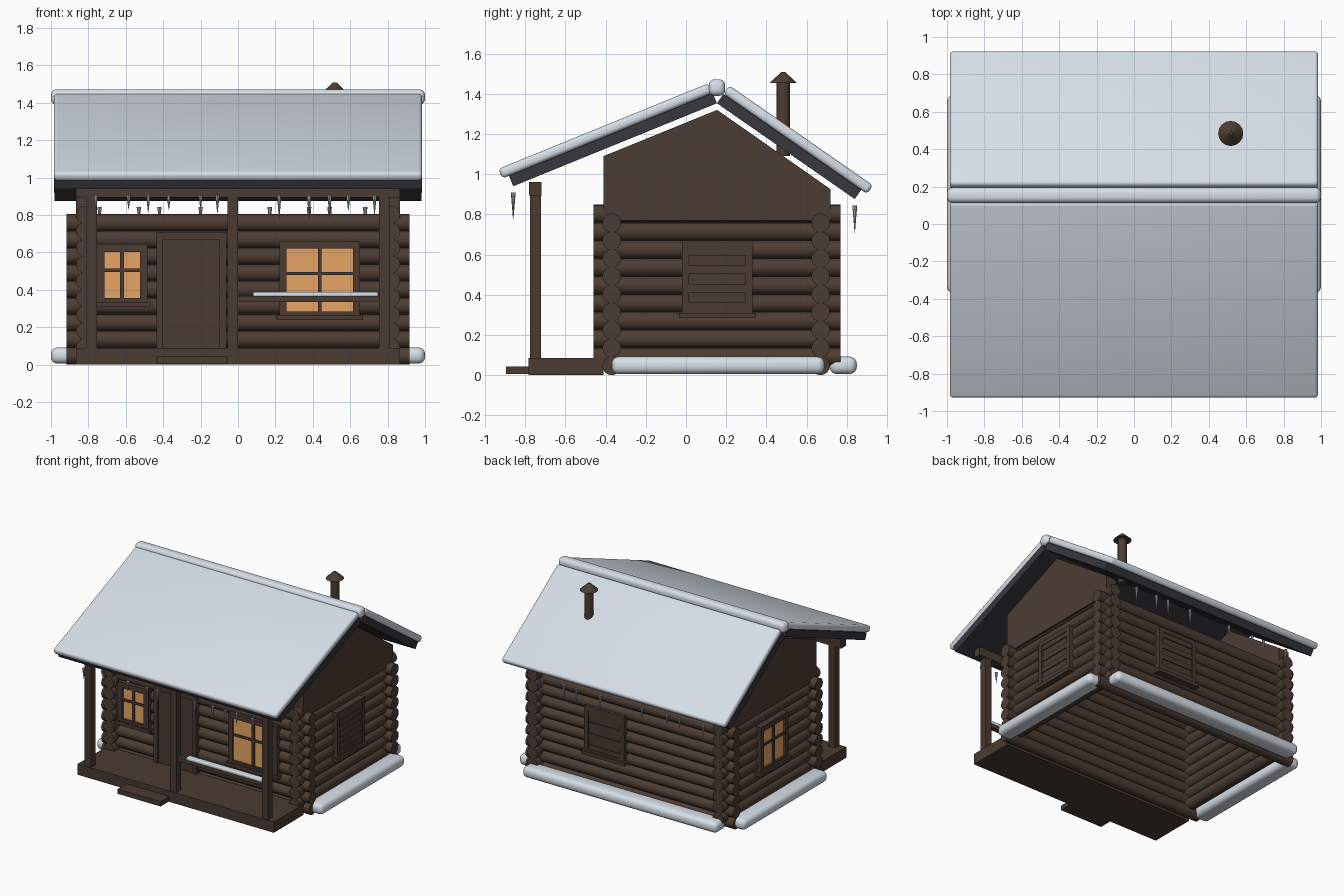
import bpy, bmesh, random
from mathutils import Matrix, Vector

random.seed(4)
if "Cube" in bpy.data.objects:
    bpy.data.objects.remove(bpy.data.objects["Cube"])


def material(name, color):
    m = bpy.data.materials.new(name)
    m.use_nodes = True
    m.diffuse_color = (*color, 1)
    m.node_tree.nodes["Principled BSDF"].inputs["Base Color"].default_value = (*color, 1)
    return m


WOOD = material("log brown", (0.072, 0.046, 0.033))
TRIM = material("trim brown", (0.068, 0.043, 0.032))
ROOF = material("roof charcoal", (0.038, 0.038, 0.048))
SNOW = material("snow white", (0.75, 0.82, 0.89))
GLASS = material("warm window", (0.87, 0.41, 0.14))
ICE = material("ice grey", (0.42, 0.47, 0.52))
smooth_parts = []


def finish(name, mat, bm, smooth=False):
    bmesh.ops.recalc_face_normals(bm, faces=bm.faces)
    mesh = bpy.data.meshes.new(name)
    bm.to_mesh(mesh)
    bm.free()
    mesh.materials.append(mat)
    obj = bpy.data.objects.new(name, mesh)
    bpy.context.collection.objects.link(obj)
    if smooth:
        smooth_parts.append(obj)
    return obj


def prism(name, mat, profile, x0, x1, bevel=0):
    """Extrude a (y, z) outline along x, with optional rounded edges."""
    bm = bmesh.new()
    face = bm.faces.new([bm.verts.new((x0, y, z)) for y, z in profile])
    ext = bmesh.ops.extrude_face_region(bm, geom=[face])["geom"]
    moved = [v for v in ext if isinstance(v, bmesh.types.BMVert)]
    bmesh.ops.translate(bm, vec=(x1 - x0, 0, 0), verts=moved)
    bmesh.ops.recalc_face_normals(bm, faces=bm.faces)
    if bevel:
        bmesh.ops.bevel(bm, geom=bm.edges[:], offset=bevel, segments=4,
                        profile=0.5, affect='EDGES')
    return finish(name, mat, bm, bevel > 0)


def box(name, mat, x, y, z, bevel=0):
    outline = [(y[0], z[0]), (y[1], z[0]), (y[1], z[1]), (y[0], z[1])]
    return prism(name, mat, outline, x[0], x[1], bevel)


def rod(name, mat, a, b, r1, r2, sides=16):
    """Cylinder or cone from point a to point b."""
    a, b = Vector(a), Vector(b)
    turn = (b - a).to_track_quat('Z', 'Y').to_matrix().to_4x4()
    bm = bmesh.new()
    bmesh.ops.create_cone(bm, cap_ends=True, segments=sides, radius1=r1, radius2=r2,
                          depth=(b - a).length,
                          matrix=Matrix.Translation((a + b) / 2) @ turn)
    return finish(name, mat, bm, True)


# Log walls: side logs sit half a step above front and back logs
STEP, R = 0.089, 0.0465
WX, FRONT, BACK = 0.82, -0.37, 0.67
for i in range(9):
    z = 0.046 + STEP * i
    for label, y in (("front", FRONT), ("back", BACK)):
        rod(label + "_log", WOOD, (-0.917, y, z), (0.917, y, z), R, R)
    for label, x in (("right", -WX), ("left", WX)):
        rod(label + "_log", WOOD, (x, -0.46, z + STEP / 2), (x, 0.768, z + STEP / 2), R, R)

# Gables
gable = [(-0.41, 0.77), (-0.41, 1.09), (0.155, 1.32), (0.72, 0.925), (0.72, 0.77)]
for label, s in (("right", -1), ("left", 1)):
    prism(label + "_gable", WOOD, gable, s * 0.775, s * 0.866)

# Roof boards and snow blankets
RIDGE = Vector((0.154, 1.353))


def roof_layer(name, mat, eave, low, high, overhang, half, bevel=0):
    eave = Vector(eave)
    down = (eave - RIDGE).normalized()
    up = Vector((-down.y, down.x)) if down.x > 0 else Vector((down.y, -down.x))
    end = eave + down * overhang
    prism(name, mat, [RIDGE + up * low, end + up * low, end + up * high, RIDGE + up * high],
          -half, half, bevel)


for label, eave in (("front", (-0.86, 0.94)), ("back", (0.84, 0.876))):
    roof_layer(label + "_roof", ROOF, eave, 0, 0.056, 0, 0.98)
    roof_layer(label + "_roof_snow", SNOW, eave, 0.056, 0.108, 0.036, 0.985, 0.02)
box("ridge_snow", SNOW, (-1, 1), (0.113, 0.195), (1.39, 1.472), 0.03)

# Stove pipe
rod("chimney_pipe", WOOD, (0.517, 0.484, 1.09), (0.517, 0.484, 1.46), 0.034, 0.034)
rod("chimney_cap", WOOD, (0.517, 0.484, 1.455), (0.517, 0.484, 1.508), 0.067, 0.01)

# Porch
box("porch_deck", TRIM, (-0.866, 0.866), (-0.785, -0.41), (0, 0.086))
box("porch_step", TRIM, (-0.437, -0.057), (-0.895, -0.78), (0.005, 0.043))
for x in (-0.782, -0.027, 0.782):
    box("porch_post", TRIM, (x - 0.028, x + 0.028), (-0.777, -0.721), (0.08, 0.9))
box("porch_beam", TRIM, (-0.866, 0.866), (-0.781, -0.719), (0.895, 0.962))
box("porch_rail", TRIM, (0.0, 0.755), (-0.767, -0.731), (0.335, 0.366))
box("rail_snow", SNOW, (0.08, 0.75), (-0.773, -0.725), (0.364, 0.388), 0.008)


# Openings: u runs along the wall, n is the distance out from the log faces
def wall_box(wall, name, mat, u, z, n):
    if wall in ("front", "back"):
        y = [-0.417 - k for k in n] if wall == "front" else [0.717 + k for k in n]
        box(name, mat, u, sorted(y), z)
    else:
        s = 1 if wall == "left" else -1
        box(name, mat, sorted(s * (0.867 + k) for k in n), u, z)


def opening(wall, u, z, rim, shutter=False, cross=None):
    label = wall + ("_shutter" if shutter else "_window")
    depth = (-0.04, 0.025)
    inner = (u[0] + rim, u[1] - rim)
    for side in ((u[0], inner[0]), (inner[1], u[1])):
        wall_box(wall, label + "_jamb", TRIM, side, z, depth)
    wall_box(wall, label + "_head", TRIM, inner, (z[1] - rim, z[1]), depth)
    wall_box(wall, label + "_foot", TRIM, inner, (z[0], z[0] + rim / 2), depth)
    wall_box(wall, label + "_sill", TRIM, (u[0] - 0.016, u[1] + 0.016),
             (z[0] - 0.027, z[0]), (-0.04, 0.04))
    if shutter:
        wall_box(wall, label + "_panel", TRIM, inner, z, (-0.03, 0.012))
        gap = (z[1] - z[0]) * 0.255
        for k in range(4):
            base = z[0] + 0.01 + gap * k
            wall_box(wall, label + "_slat", TRIM, inner, (base, base + 0.042), (0, 0.02))
        return
    mid = sum(u) / 2
    cross = cross or sum(z) / 2
    wall_box(wall, label + "_pane", GLASS, inner, (z[0] + 0.01, z[1] - 0.01), (0.001, 0.008))
    wall_box(wall, label + "_mullion", TRIM, (mid - 0.01, mid + 0.01), z, (0, 0.02))
    wall_box(wall, label + "_crossbar", TRIM, inner, (cross - 0.009, cross + 0.009), (0, 0.018))


opening("front", (-0.757, -0.483), (0.335, 0.645), 0.042, cross=0.505)
opening("front", (0.222, 0.652), (0.265, 0.658), 0.038, cross=0.487)
opening("left", (-0.02, 0.33), (0.31, 0.67), 0.035, shutter=True)
opening("back", (0.03, 0.38), (0.31, 0.67), 0.035, shutter=True)
opening("right", (-0.02, 0.33), (0.31, 0.67), 0.042, cross=0.51)

# Door with frame
for side in ((-0.437, -0.4), (-0.098, -0.061)):
    wall_box("front", "door_jamb", TRIM, side, (0.086, 0.706), (-0.04, 0.025))
wall_box("front", "door_head", TRIM, (-0.4, -0.098), (0.668, 0.706), (-0.04, 0.025))
wall_box("front", "door_panel", TRIM, (-0.4, -0.098), (0.086, 0.668), (-0.03, 0.015))

# Snow banks along the foot of the walls
for label, s in (("right", -1), ("left", 1)):
    box(label + "_snow_bank", SNOW, sorted((s * 0.865, s * 1.0)), (-0.37, 0.69),
        (0.005, 0.092), 0.036)
box("back_snow_bank", SNOW, (-0.86, 0.86), (0.715, 0.85), (0.005, 0.092), 0.036)

# Icicles along both eaves
rows = (
    (-0.86, 0.908, (-0.76, -0.585, -0.48, -0.37, -0.2, -0.11, 0.22, 0.38, 0.49, 0.59, 0.73)),
    (0.84, 0.843, (-0.74, -0.53, -0.42, -0.2, 0.17, 0.38, 0.49, 0.68)),
)
for y, top, places in rows:
    for x in places:
        length = random.uniform(0.07, 0.14)
        rod("icicle", ICE, (x, y, top), (x, y, top - length), 0.012, 0.001, 8)

# Smooth the rounded parts, keeping hard edges
bpy.ops.object.select_all(action='DESELECT')
for obj in smooth_parts:
    obj.select_set(True)
bpy.context.view_layer.objects.active = smooth_parts[0]
bpy.ops.object.shade_smooth_by_angle()
